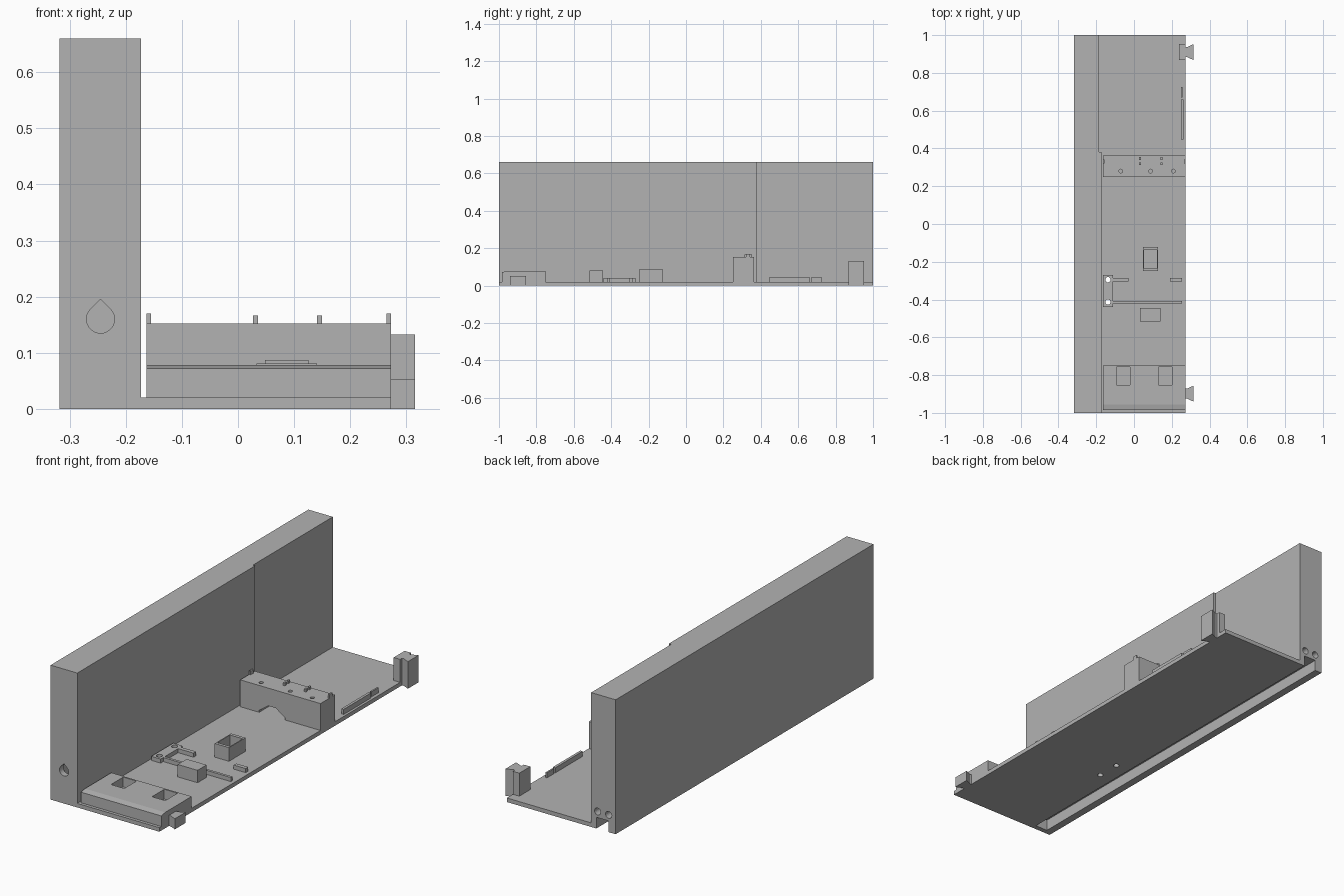
import bpy, bmesh, math
from mathutils import Vector

cube = bpy.data.objects.get("Cube")
if cube:
    bpy.data.objects.remove(cube, do_unlink=True)

grey = bpy.data.materials.new("plain_grey")
grey.use_nodes = True
colour = (0.45, 0.45, 0.45, 1)
grey.diffuse_color = colour
grey.node_tree.nodes["Principled BSDF"].inputs["Base Color"].default_value = colour


def prism(name, profile, lo, hi, axis="z"):
    """Extrude a 2D profile along an axis from lo to hi."""
    place = {"x": lambda a, b, t: (t, a, b),
             "y": lambda a, b, t: (a, t, b),
             "z": lambda a, b, t: (a, b, t)}[axis]
    bm = bmesh.new()
    face = bm.faces.new([bm.verts.new(place(a, b, lo)) for a, b in profile])
    made = bmesh.ops.extrude_face_region(bm, geom=[face])["geom"]
    shift = Vector(place(0, 0, hi - lo))
    bmesh.ops.translate(bm, vec=shift, verts=[v for v in made if isinstance(v, bmesh.types.BMVert)])
    bmesh.ops.recalc_face_normals(bm, faces=bm.faces)
    mesh = bpy.data.meshes.new(name)
    bm.to_mesh(mesh)
    bm.free()
    mesh.materials.append(grey)
    ob = bpy.data.objects.new(name, mesh)
    bpy.context.scene.collection.objects.link(ob)
    return ob


def box(name, x0, x1, y0, y1, z0, z1):
    return prism(name, [(x0, y0), (x1, y0), (x1, y1), (x0, y1)], z0, z1)


def circle(a, b, r, n=20):
    return [(a + r * math.cos(math.tau * i / n), b + r * math.sin(math.tau * i / n))
            for i in range(n)]


def cut(ob, *cutters):
    """Subtract the cutters, bake the result and drop the cutters."""
    for c in cutters:
        c.hide_render = True
        mod = ob.modifiers.new("cut", "BOOLEAN")
        mod.operation = "DIFFERENCE"
        mod.solver = "EXACT"
        mod.object = c
    bpy.context.view_layer.update()
    graph = bpy.context.evaluated_depsgraph_get()
    baked = bpy.data.meshes.new_from_object(ob.evaluated_get(graph))
    ob.modifiers.clear()
    ob.data = baked
    for c in cutters:
        bpy.data.objects.remove(c, do_unlink=True)


OUT, IN, STEP, RIM = -0.318, -0.173, -0.185, 0.273
BASE = 0.02
STEP_Y = 0.38

# Tall side wall, a little thinner toward the back
wall = prism("side_wall", [(OUT, -1), (IN, -1), (IN, STEP_Y), (STEP, STEP_Y),
                           (STEP, 1), (OUT, 1)], 0, 0.66)

# Teardrop port, cable channel and rear screw holes in the wall
cx, cz, r = -0.245, 0.16, 0.025
arc = [math.radians(135 + 270 * i / 20) for i in range(21)]
teardrop = [(cx + r * math.cos(a), cz + r * math.sin(a)) for a in arc]
teardrop.append((cx, cz + r * math.sqrt(2)))
cut(wall,
    prism("port_cutter", teardrop, -1.1, -0.93, "y"),
    box("channel_cutter", -0.28, -0.213, -0.975, 1.1, -0.1, 0.055),
    box("shaft_cutter", -0.275, -0.218, -0.97, -0.9, -0.1, 0.2),
    *[prism("screw_cutter", circle(x, 0.085, 0.017), 0.9, 1.1, "y") for x in (-0.28, -0.22)])

# Floor plate
plate = prism("floor_plate", [(IN, -1), (RIM, -1), (RIM, 1), (STEP, 1),
                              (STEP, STEP_Y), (IN, STEP_Y)], 0, BASE)
clamp = box("clamp_block", -0.163, -0.112, -0.44, -0.27, BASE, 0.04)
for part in (plate, clamp):
    cut(part, *[prism("bolt_cutter", circle(-0.138, y, 0.014), -0.1, 0.2)
                for y in (-0.295, -0.413)])

# Low guide rails
rails = {"long_rail": (-0.112, 0.255, -0.42, -0.407),
         "short_rail_inner": (-0.112, -0.028, -0.305, -0.285),
         "short_rail_outer": (0.19, 0.255, -0.305, -0.285)}
for name, span in rails.items():
    box(name, *span, BASE, 0.04)
box("edge_rail_long", 0.248, 0.261, 0.447, 0.66, BASE, 0.045)
box("edge_rail_short", 0.248, 0.256, 0.67, 0.725, BASE, 0.045)

# Front block with bevelled lip and two pockets
front = prism("front_block", [(-0.985, BASE), (-0.75, BASE), (-0.75, 0.078),
                              (-0.955, 0.078), (-0.985, 0.072)], -0.163, RIM, "x")
cut(front, *[box("pocket_cutter", x, x + 0.072, -0.853, -0.758, 0.03, 0.2)
             for x in (-0.093, 0.13)])

# Solid block and open socket
box("solid_block", 0.033, 0.141, -0.515, -0.445, BASE, 0.081)
socket = box("open_socket", 0.048, 0.126, -0.25, -0.122, BASE, 0.087)
cut(socket, box("socket_cutter", 0.053, 0.121, -0.235, -0.138, 0.028, 0.2))

# Cross bridge with arch and screw holes
bridge = box("cross_bridge", -0.163, RIM, 0.25, 0.363, BASE, 0.152)
arch = [(-0.06, 0), (0.08, 0), (0.08, 0.03), (0.03, 0.065), (-0.01, 0.065), (-0.06, 0.03)]
cut(bridge,
    prism("arch_cutter", arch, 0.2, 0.4, "y"),
    *[prism("hole_cutter", circle(x, 0.28, 0.01), 0.1, 0.2) for x in (-0.07, 0.088, 0.208)])

# Tabs on top of the bridge
for side, x in (("inner", -0.163), ("outer", RIM - 0.008)):
    box(side + "_end_tab", x, x + 0.008, 0.32, 0.342, 0.152, 0.17)
for i, x in enumerate((0.027, 0.141)):
    for j, y in enumerate((0.312, 0.34)):
        box(f"bridge_tab_{i}_{j}", x, x + 0.009, y, y + 0.014, 0.152, 0.166)

# Dovetail connectors on the open edge
for name, y, top in (("rear", 0.91, 0.133), ("front", -0.898, 0.052)):
    prism(name + "_dovetail", [(RIM, y - 0.027), (0.282, y - 0.027), (0.315, y - 0.042),
                               (0.315, y + 0.042), (0.282, y + 0.027), (RIM, y + 0.027)], 0, top)
box("rear_dovetail_mount", 0.238, RIM, 0.868, 0.953, BASE, 0.133)
